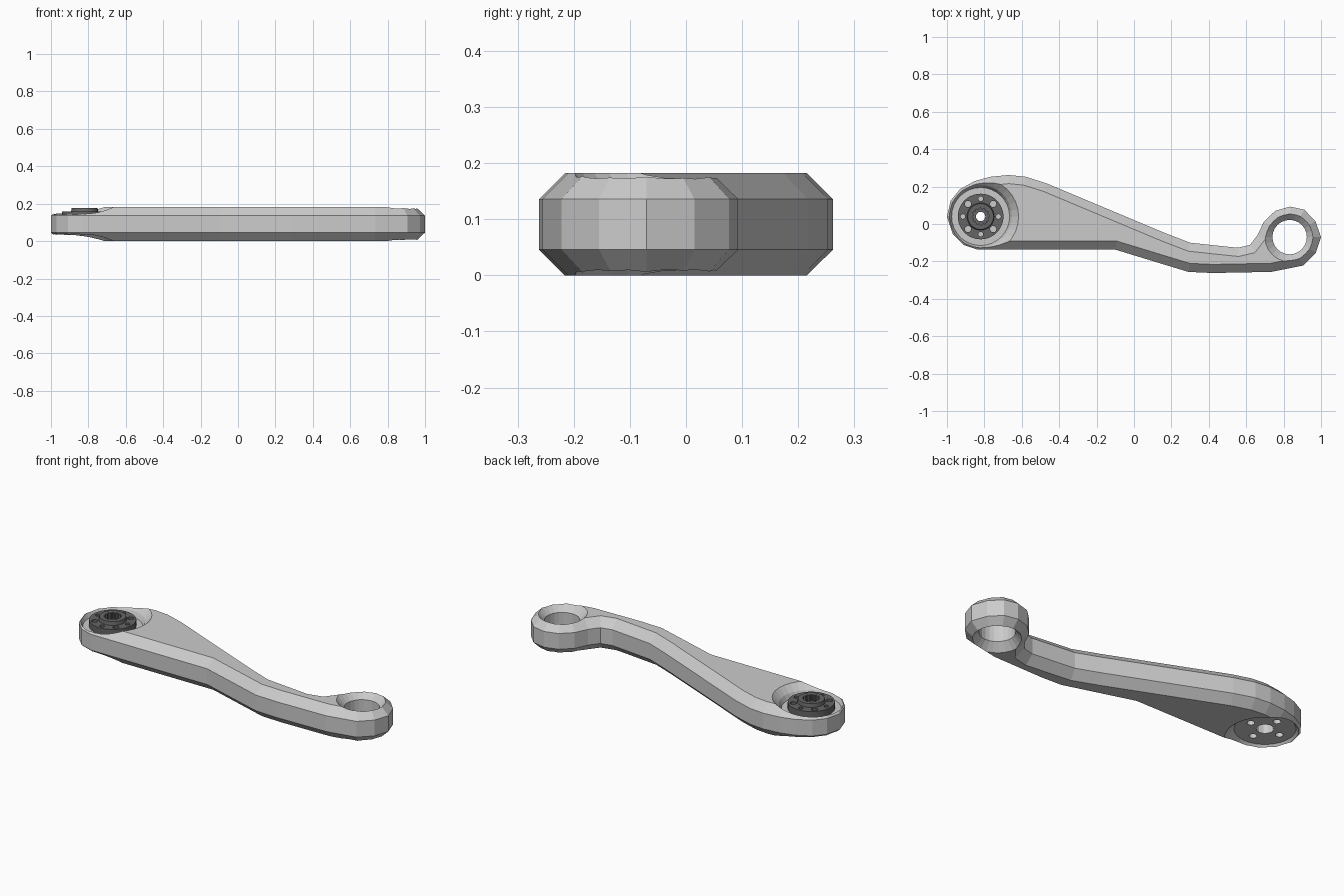
import bpy, bmesh, math
from mathutils import Vector

if "Cube" in bpy.data.objects:
    bpy.data.objects.remove(bpy.data.objects["Cube"])

HUB = (-0.82, 0.04)
EYE = (0.832, -0.07)
H, CH = 0.182, 0.046   # arm height, chamfer


def finish(name, bm):
    bmesh.ops.remove_doubles(bm, verts=bm.verts, dist=1e-5)
    bmesh.ops.recalc_face_normals(bm, faces=bm.faces)
    me = bpy.data.meshes.new(name)
    bm.to_mesh(me)
    bm.free()
    ob = bpy.data.objects.new(name, me)
    bpy.context.collection.objects.link(ob)
    return ob


def lathe(name, profile, centre, n=24, closed=False, teeth=None):
    """Turn an (r, z) profile round a vertical axis; teeth = (radius, factor)."""
    bm = bmesh.new()
    rings = []
    for i in range(n):
        a = 2 * math.pi * i / n
        ring = []
        for r, z in profile:
            if teeth and r == teeth[0] and (i // 2) % 2:
                r *= teeth[1]
            ring.append(bm.verts.new((centre[0] + r * math.cos(a), centre[1] + r * math.sin(a), z)))
        rings.append(ring)
    m = len(profile)
    for i in range(n):
        a, b = rings[i], rings[(i + 1) % n]
        for j in range(m if closed else m - 1):
            k = (j + 1) % m
            bm.faces.new((a[j], b[j], b[k], a[k]))
    return finish(name, bm)


def rod(r, z0, z1, centre, n=16):
    return lathe("cutter", [(0, z0), (r, z0), (r, z1), (0, z1)], centre, n)


def cut(ob, cutters):
    for c in cutters:
        mod = ob.modifiers.new("cut", 'BOOLEAN')
        mod.operation, mod.solver, mod.object = 'DIFFERENCE', 'EXACT', c
        bpy.context.view_layer.objects.active = ob
        bpy.ops.object.modifier_apply(modifier=mod.name)
        bpy.data.objects.remove(c)


def around(r, count, phase):
    return [(HUB[0] + r * math.cos(phase + 2 * math.pi * i / count),
             HUB[1] + r * math.sin(phase + 2 * math.pi * i / count)) for i in range(count)]


def inset(pts, d):
    """Mitred inward offset of a clockwise outline."""
    out = []
    for i, p in enumerate(pts):
        e0 = (p - pts[i - 1]).normalized()
        e1 = (pts[(i + 1) % len(pts)] - p).normalized()
        n0, n1 = Vector((e0.y, -e0.x)), Vector((e1.y, -e1.x))
        out.append(p + (n0 + n1) * d / (1 + n0.dot(n1)))
    return out


# Arm: clockwise outline lofted through chamfered levels
outline = [Vector(p) for p in (
    (-1, 0.04), (-0.98, 0.125), (-0.93, 0.187), (-0.85, 0.23), (-0.77, 0.252), (-0.67, 0.262),
    (-0.58, 0.253), (-0.467, 0.217), (0.165, -0.048), (0.3, -0.1), (0.42, -0.113),
    (0.555, -0.127), (0.62, -0.112), (0.66, -0.06), (0.695, 0.013), (0.755, 0.07),
    (0.833, 0.093), (0.91, 0.077), (0.97, 0.015), (1, -0.07), (0.972, -0.155), (0.905, -0.222),
    (0.735, -0.256), (0.42, -0.262), (0.29, -0.256), (-0.1, -0.137), (-0.835, -0.137),
    (-0.91, -0.112), (-0.97, -0.052))]
bm = bmesh.new()
levels = []
for d, z in ((CH, 0), (0, CH), (0, H - CH), (CH, H)):
    levels.append([bm.verts.new((p.x, p.y, z)) for p in inset(outline, d)])
for lo, hi in zip(levels, levels[1:]):
    for i in range(len(lo)):
        k = (i + 1) % len(lo)
        bm.faces.new((lo[i], lo[k], hi[k], hi[i]))
bm.faces.new(levels[0])
bm.faces.new(levels[-1])
arm = finish("arm", bm)

# Hub seats, above and below: flared mouth with a sunken floor
top = [(0, 0.12), (0.155, 0.12), (0.168, 0.147), (0.203, H), (0.225, 0.205), (0, 0.205)]
seats = [lathe("cutter", top, HUB, 32),
         lathe("cutter", [(r, H - z if i > 1 else 0.05) if i < 2 or i > 1 else (r, z)
                          for i, (r, z) in enumerate(top)], HUB, 32)]
# Eye hole with countersinks on both sides
eye = lathe("cutter", [(0, -0.02), (0.152, -0.02), (0.132, 0), (0.092, 0.042), (0.092, 0.14),
                       (0.132, H), (0.152, H + 0.02), (0, H + 0.02)], EYE, 24)
# Centre bore and screw pockets in the underside
pockets = [rod(0.02, -0.02, 0.09, c, 12) for c in around(0.093, 4, 0)]
cut(arm, seats + [eye, rod(0.045, 0.02, 0.16, HUB, 12)] + pockets)

# Hub: dark disc with a splined boss and eight holes
hub = lathe("splined_hub", [(0.025, 0.1195), (0.122, 0.1195), (0.122, 0.157), (0.073, 0.157),
                            (0.069, 0.177), (0.046, 0.177), (0.046, 0.142), (0.025, 0.142)],
            HUB, 48, True, (0.046, 0.85))
cut(hub, [rod(0.017, 0.1, 0.19, c, 12) for c in around(0.095, 4, math.pi / 4)] +
         [rod(0.013, 0.1, 0.19, c, 12) for c in around(0.095, 4, 0)])
mat = bpy.data.materials.new("dark_grey")
mat.diffuse_color = (0.13, 0.13, 0.13, 1)
mat.use_nodes = True
mat.node_tree.nodes["Principled BSDF"].inputs["Base Color"].default_value = mat.diffuse_color
hub.data.materials.clear()
hub.data.materials.append(mat)
for p in hub.data.polygons:
    p.material_index = 0
